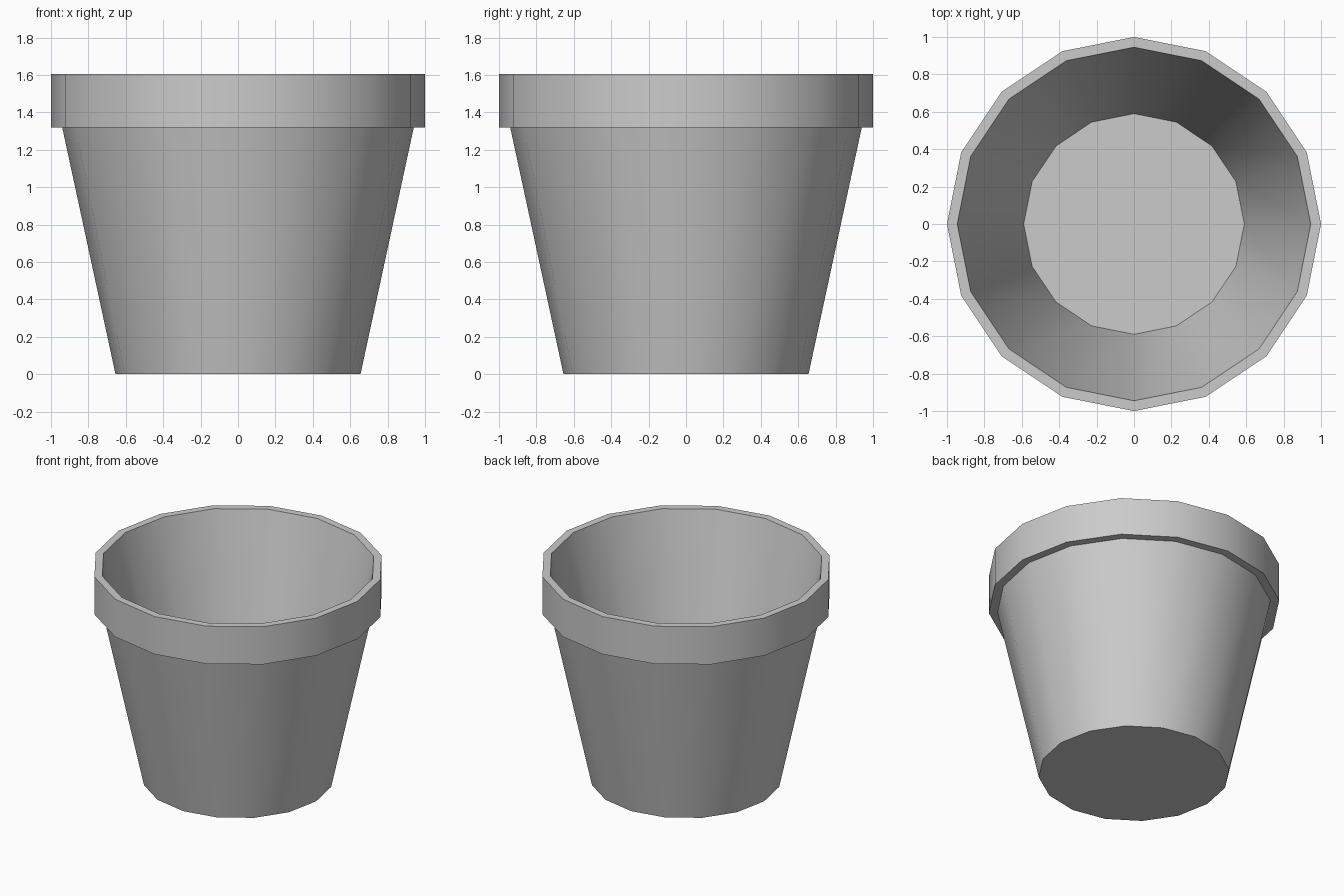
import bpy, bmesh
from math import cos, sin, pi, radians

if "Cube" in bpy.data.objects:
    bpy.data.objects.remove(bpy.data.objects["Cube"])

SIDES = 16

# Cross-section (radius, height): base, outer wall, rim lip, inner wall, floor
profile = [(0.655, 0.0), (0.94, 1.32), (1.0, 1.32), (1.0, 1.605),
           (0.945, 1.605), (0.59, 0.07)]

bm = bmesh.new()
rings = [[bm.verts.new((r * cos(2 * pi * i / SIDES), r * sin(2 * pi * i / SIDES), z))
          for i in range(SIDES)] for r, z in profile]

# Walls between neighbouring rings
for low, high in zip(rings, rings[1:]):
    for i in range(SIDES):
        j = (i + 1) % SIDES
        bm.faces.new((low[i], low[j], high[j], high[i]))

# Underside and inner floor
bm.faces.new(rings[0][::-1])
bm.faces.new(rings[-1])
bmesh.ops.recalc_face_normals(bm, faces=bm.faces)

mesh = bpy.data.meshes.new("flower_pot")
bm.to_mesh(mesh)
bm.free()
pot = bpy.data.objects.new("flower_pot", mesh)
bpy.context.collection.objects.link(pot)

# Smooth round the sides, sharp at the rim and base
bpy.context.view_layer.objects.active = pot
pot.select_set(True)
bpy.ops.object.shade_smooth_by_angle(angle=radians(30))
